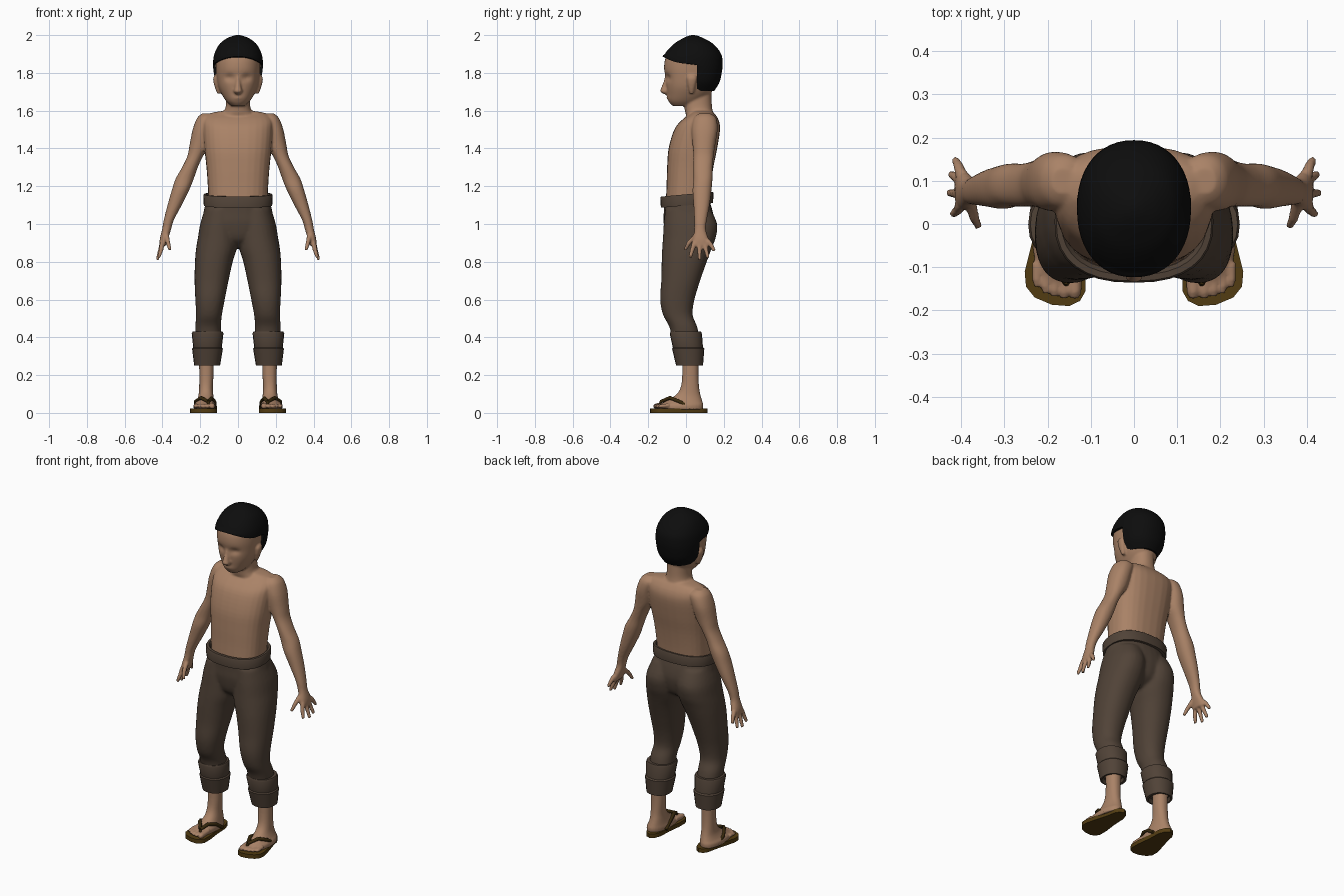
import bpy, bmesh, math
from mathutils import Vector


def material(name, rgb):
    m = bpy.data.materials.new(name)
    m.diffuse_color = (*rgb, 1)
    return m


SKIN = material("skin", (0.40, 0.225, 0.135))
CLOTH = material("brown cloth", (0.082, 0.056, 0.039))
HAIR = material("black hair", (0.004, 0.004, 0.004))
SOLE = material("sandal brown", (0.085, 0.045, 0.006))
STRAP = material("strap dark brown", (0.04, 0.022, 0.004))


def bridge(bm, loops):
    """Closed skin over a list of equal point loops."""
    rows = [[bm.verts.new(p) for p in lp] for lp in loops]
    n = len(rows[0])
    for a, b in zip(rows, rows[1:]):
        for i in range(n):
            j = (i + 1) % n
            bm.faces.new((a[i], a[j], b[j], b[i]))
    bm.faces.new(rows[0][::-1])
    bm.faces.new(rows[-1])
    return [v for r in rows for v in r]


def catmull(a, b, c, d, t):
    return [0.5 * (2 * q + (r - p) * t + (2 * p - 5 * q + 4 * r - s) * t * t
                   + (3 * q - p - 3 * r + s) * t ** 3) for p, q, r, s in zip(a, b, c, d)]


def loft(bm, rings, side=1, n=28, power=2.2, steps=4):
    """Horizontal rings (z, x0, x1, y0, y1), smoothly interpolated when steps > 1."""
    dense = []
    for i in range(len(rings) - 1):
        a, d = rings[max(i - 1, 0)], rings[min(i + 2, len(rings) - 1)]
        for k in range(steps):
            dense.append(catmull(a, rings[i], rings[i + 1], d, k / steps) if k else rings[i])
    dense.append(rings[-1])
    loops = []
    for z, x0, x1, y0, y1 in dense:
        lp = []
        for k in range(n):
            t = 2 * math.pi * k / n
            c, s = math.cos(t), math.sin(t)
            c, s = (math.copysign(abs(w) ** (2 / power), w) for w in (c, s))
            lp.append((side * ((x0 + x1) / 2 + c * (x1 - x0) / 2), (y0 + y1) / 2 + s * (y1 - y0) / 2, z))
        loops.append(lp)
    return bridge(bm, loops)


def centred(rings):
    return [(z, -x, x, y0, y1) for z, x, y0, y1 in rings]


def tube(bm, pts, radii, side=1, n=10):
    pts = [Vector((side * p[0], p[1], p[2])) for p in pts]
    loops = []
    for i, p in enumerate(pts):
        d = (pts[min(i + 1, len(pts) - 1)] - pts[max(i - 1, 0)]).normalized()
        u = d.cross(Vector((0.9, 0.1, 0.2))).normalized()
        w = d.cross(u)
        loops.append([p + radii[i] * (u * math.cos(2 * math.pi * k / n) + w * math.sin(2 * math.pi * k / n))
                      for k in range(n)])
    bridge(bm, loops)


def finish(bm, name, mat, voxel=0, smooth=3):
    bmesh.ops.recalc_face_normals(bm, faces=bm.faces)
    me = bpy.data.meshes.new(name)
    bm.to_mesh(me)
    bm.free()
    ob = bpy.data.objects.new(name, me)
    bpy.context.collection.objects.link(ob)
    me.materials.append(mat)
    bpy.ops.object.select_all(action='DESELECT')
    ob.select_set(True)
    bpy.context.view_layer.objects.active = ob
    bpy.ops.object.shade_smooth_by_angle(angle=math.radians(40))
    if voxel:  # fuse overlapping volumes into one skin
        r = ob.modifiers.new("fuse", 'REMESH')
        r.mode, r.voxel_size, r.use_smooth_shade = 'VOXEL', voxel, True
        s = ob.modifiers.new("soften", 'SMOOTH')
        s.factor, s.iterations = 0.5, smooth
    return ob


# Upper body: head, neck, torso, arms and hands
bm = bmesh.new()
head = loft(bm, centred([
    (1.625, .035, -.07, .05), (1.65, .062, -.092, .09), (1.69, .088, -.1, .13), (1.73, .105, -.105, .15),
    (1.78, .114, -.11, .165), (1.83, .118, -.116, .175), (1.88, .116, -.108, .172),
    (1.92, .10, -.08, .145), (1.96, .06, -.03, .09), (1.975, .03, .0, .06)]), n=48, steps=6)
for v in head:  # eye sockets and lips
    if v.co.y < 0:
        for s in (-1, 1):
            v.co.y += .014 * math.exp(-((v.co.x - s * .045) / .025) ** 2 - ((v.co.z - 1.775) / .018) ** 2)
        v.co.y -= .006 * math.exp(-(v.co.x / .025) ** 2 - ((v.co.z - 1.668) / .01) ** 2)
loft(bm, centred([(1.685, .012, -.11, -.08), (1.70, .023, -.136, -.08), (1.72, .019, -.132, -.08),
                  (1.76, .012, -.117, -.08), (1.80, .01, -.108, -.08)]), n=12)
loft(bm, centred([(1.48, .13, -.02, .15), (1.56, .105, .0, .15), (1.595, .075, -.005, .142),
                  (1.63, .064, -.01, .137), (1.70, .062, -.01, .135)]))
loft(bm, centred([(1.1, .155, -.108, .12), (1.2, .16, -.103, .13), (1.3, .167, -.1, .145),
                  (1.4, .178, -.092, .165), (1.5, .185, -.062, .18), (1.55, .183, -.022, .173),
                  (1.585, .15, .025, .15), (1.6, .07, .03, .13)]), power=2.5)
for s in (-1, 1):
    loft(bm, [(1.69, .095, .11, .02, .04), (1.73, .095, .125, .01, .05), (1.77, .1, .132, .005, .058),
              (1.79, .105, .122, .015, .05)], s, n=12)  # ear
    loft(bm, [(1.585, .14, .19, .07, .13), (1.56, .11, .217, .04, .16), (1.5, .13, .24, .03, .167),
              (1.42, .15, .256, .035, .155), (1.36, .185, .268, .04, .146), (1.3, .213, .296, .04, .14),
              (1.24, .234, .33, .04, .14), (1.18, .258, .35, .035, .135), (1.1, .298, .373, .04, .125),
              (1.02, .34, .393, .044, .11), (.97, .355, .402, .045, .105), (.92, .37, .414, .035, .12),
              (.885, .382, .416, .03, .127)], s)
    fingers = [((.378, .05, .935), (.37, .015, .9), (.36, -.006, .862)),
               ((.4, .045, .9), (.408, .032, .86), (.42, .022, .822)),
               ((.4, .07, .9), (.412, .071, .86), (.428, .072, .81)),
               ((.4, .095, .9), (.41, .107, .86), (.425, .116, .82)),
               ((.4, .115, .91), (.407, .135, .885), (.414, .15, .857))]
    for f in fingers:
        tube(bm, f, (.014, .012, .009), s)
finish(bm, "upper_body", SKIN, .006)

# Hair cap, clipped in front of the ears
bm = bmesh.new()
hair = loft(bm, centred([
    (1.705, .09, -.07, .15), (1.75, .117, -.09, .177), (1.8, .128, -.105, .189), (1.85, .132, -.123, .194),
    (1.9, .125, -.112, .186), (1.95, .1, -.068, .148), (1.98, .064, -.022, .1), (1.995, .03, .01, .065),
    (2.0, .008, .03, .045)]), n=48, steps=6)
for v in hair:
    if v.co.z < 1.845:
        v.co.y = max(v.co.y, .058)
    elif v.co.y < 0 and v.co.z < 1.9:
        v.co.z += .035 * (v.co.y / .12) ** 2 * (1.9 - v.co.z) / .05
finish(bm, "hair", HAIR)

# Trousers: seat and two legs fused
bm = bmesh.new()
loft(bm, centred([(.875, .05, -.05, .06), (.92, .12, -.1, .125), (1.0, .19, -.118, .148),
                  (1.06, .183, -.118, .143), (1.12, .17, -.118, .125)]))
for s in (-1, 1):
    loft(bm, [(1.08, 0, .175, -.11, .13), (1.0, 0, .2, -.118, .165), (.93, 0, .212, -.122, .158),
              (.87, .006, .222, -.126, .136), (.8, .028, .228, -.129, .11), (.7, .05, .23, -.131, .075),
              (.6, .07, .226, -.137, .045), (.52, .085, .222, -.122, .035), (.46, .09, .226, -.09, .058),
              (.4, .09, .225, -.075, .07), (.27, .1, .225, -.045, .08)], s)
finish(bm, "trousers", CLOTH, .009)

# Waistband, higher at the back
bm = bmesh.new()
band = loft(bm, centred([(1.1, .165, -.115, .125), (1.098, .181, -.133, .143), (1.15, .184, -.136, .146),
                         (1.157, .18, -.132, .142), (1.157, .168, -.118, .13), (1.14, .16, -.108, .122)]),
            n=32, power=2.4, steps=1)
for v in band:
    v.co.z += .09 * v.co.y
finish(bm, "waistband", CLOTH)

# Rolled cuffs, bare feet and sandals, mirrored
for s, label in ((-1, "right"), (1, "left")):
    bm = bmesh.new()
    loft(bm, [(.27, .115, .215, -.035, .075), (.25, .11, .222, -.045, .083), (.25, .095, .232, -.052, .09),
              (.34, .08, .243, -.074, .097), (.347, .086, .237, -.07, .09), (.42, .077, .245, -.086, .084),
              (.43, .082, .24, -.082, .08), (.43, .1, .222, -.07, .06)], s, n=20, steps=1)
    finish(bm, label + "_cuff", CLOTH)

    bm = bmesh.new()
    loft(bm, [(.32, .128, .207, -.022, .067), (.2, .13, .205, -.02, .066), (.13, .133, .206, -.03, .07),
              (.09, .13, .21, -.06, .078), (.06, .125, .222, -.11, .087), (.042, .12, .234, -.145, .092),
              (.018, .122, .234, -.145, .09)], s)
    for x, y, r in ((.137, -.172, .016), (.162, -.172, .012), (.184, -.168, .012),
                    (.205, -.16, .011), (.225, -.145, .011)):
        tube(bm, ((x, -.09, .04), (x, y + .015, .036), (x, y, .034)), (r, r, r * .6), s)
    finish(bm, label + "_foot", SKIN, .005)

    bm = bmesh.new()
    outline = [(.125, .06), (.122, -.02), (.112, -.1), (.112, -.155), (.125, -.178), (.15, -.19), (.19, -.187),
               (.23, -.17), (.25, -.145), (.253, -.11), (.238, -.05), (.215, .03), (.205, .08),
               (.19, .105), (.165, .115), (.14, .1)]
    bridge(bm, [[(s * x, y, z) for x, y in outline] for z in (0, .024)])
    finish(bm, label + "_sandal_sole", SOLE)

    bm = bmesh.new()
    knot = (.158, -.132, .06)
    tube(bm, ((.155, -.145, .02), knot), (.007, .008), s)
    for path in (((.14, -.085, .078), (.125, -.03, .06), (.12, .02, .025)),
                 ((.195, -.085, .08), (.224, -.035, .06), (.222, .02, .025))):
        tube(bm, (knot,) + path, (.009, .01, .01, .009), s)
    finish(bm, label + "_sandal_strap", STRAP)
